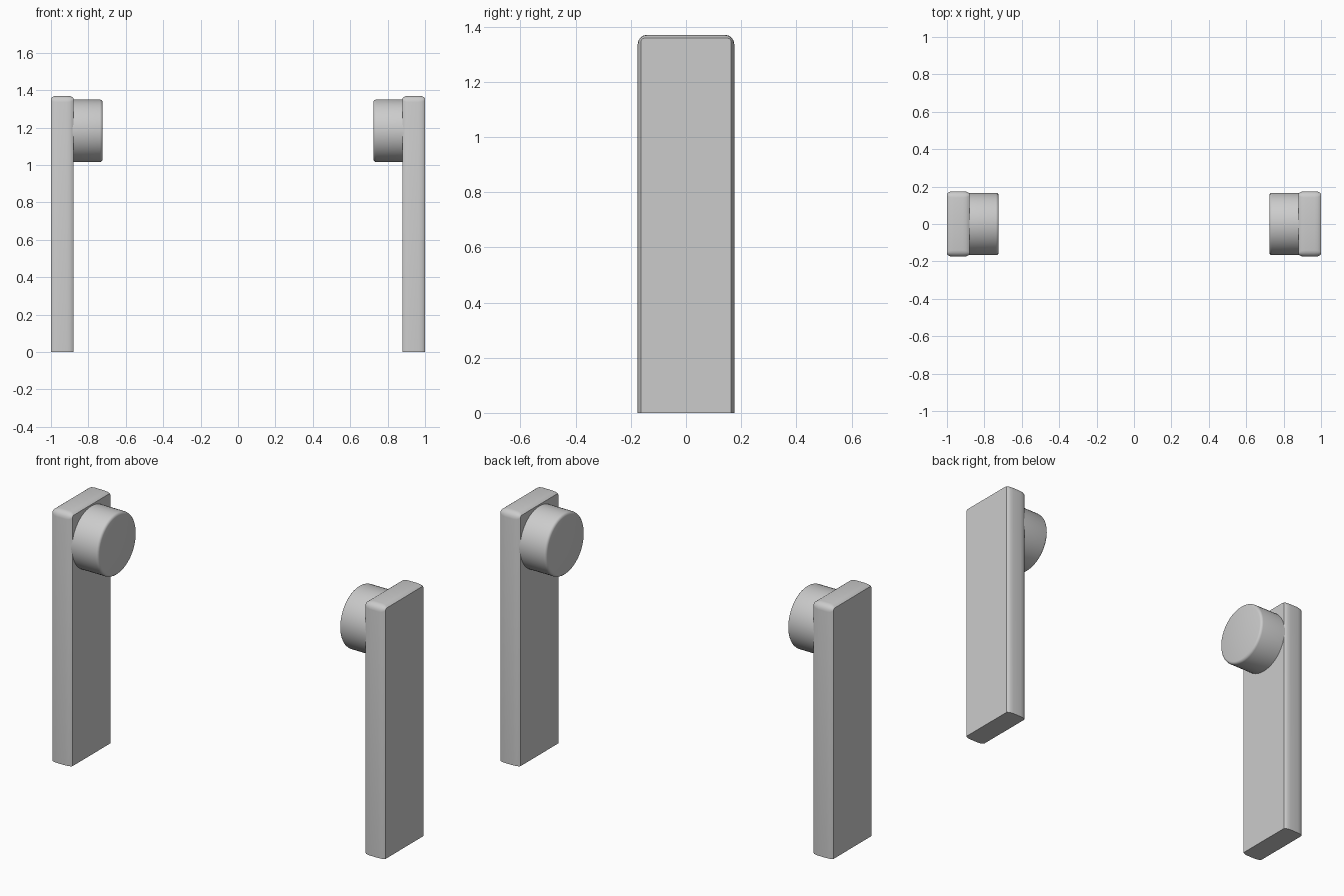
import bpy, bmesh, math

if "Cube" in bpy.data.objects:
    bpy.data.objects.remove(bpy.data.objects["Cube"])


def loft(name, rings):
    """Skin a list of equal-length closed rings, cap both ends, mirror across x."""
    bm = bmesh.new()
    loops = [[bm.verts.new(p) for p in ring] for ring in rings]
    n = len(loops[0])
    for a, b in zip(loops, loops[1:]):
        for i in range(n):
            j = (i + 1) % n
            bm.faces.new((a[i], a[j], b[j], b[i]))
    bm.faces.new(loops[0])
    bm.faces.new(loops[-1])
    bmesh.ops.recalc_face_normals(bm, faces=bm.faces)
    mesh = bpy.data.meshes.new(name)
    bm.to_mesh(mesh)
    bm.free()
    ob = bpy.data.objects.new(name, mesh)
    bpy.context.collection.objects.link(ob)
    mirror = ob.modifiers.new("mirror", 'MIRROR')
    mirror.use_mirror_merge = False
    bpy.ops.object.select_all(action='DESELECT')
    ob.select_set(True)
    bpy.context.view_layer.objects.active = ob
    bpy.ops.object.shade_smooth_by_angle(angle=math.radians(30))
    return ob


def slab_outline(x, inset):
    """Upright outline with softened top corners, flat at the floor."""
    w, h, r = 0.175 - inset, 1.37 - inset, 0.034 - 1.8 * inset
    right = [(w, 0.0)]
    for k in range(5):
        a = math.radians(90 * k / 4)
        right.append((w - r + r * math.cos(a), h - r + r * math.sin(a)))
    left = [(-y, z) for y, z in reversed(right)]
    return [(x, y, z) for y, z in right + left]


def circle(x, r, n=48):
    return [(x, r * math.cos(2 * math.pi * i / n),
             1.183 + r * math.sin(2 * math.pi * i / n)) for i in range(n)]


# Upright posts: thin slabs with bulging narrow sides
half = [(0.06, 0.012), (0.052, 0.006), (0.042, 0.002), (0.025, 0.0)]
section = [(-x, d) for x, d in half] + list(reversed(half))
loft("post", [slab_outline(0.94 + x, d) for x, d in section])

# Round knobs on the inner faces, with a softened rim
knob = [(0.93, 0.167), (0.738, 0.167), (0.731, 0.165),
        (0.726, 0.160), (0.724, 0.153)]
loft("knob", [circle(x, r) for x, r in knob])
